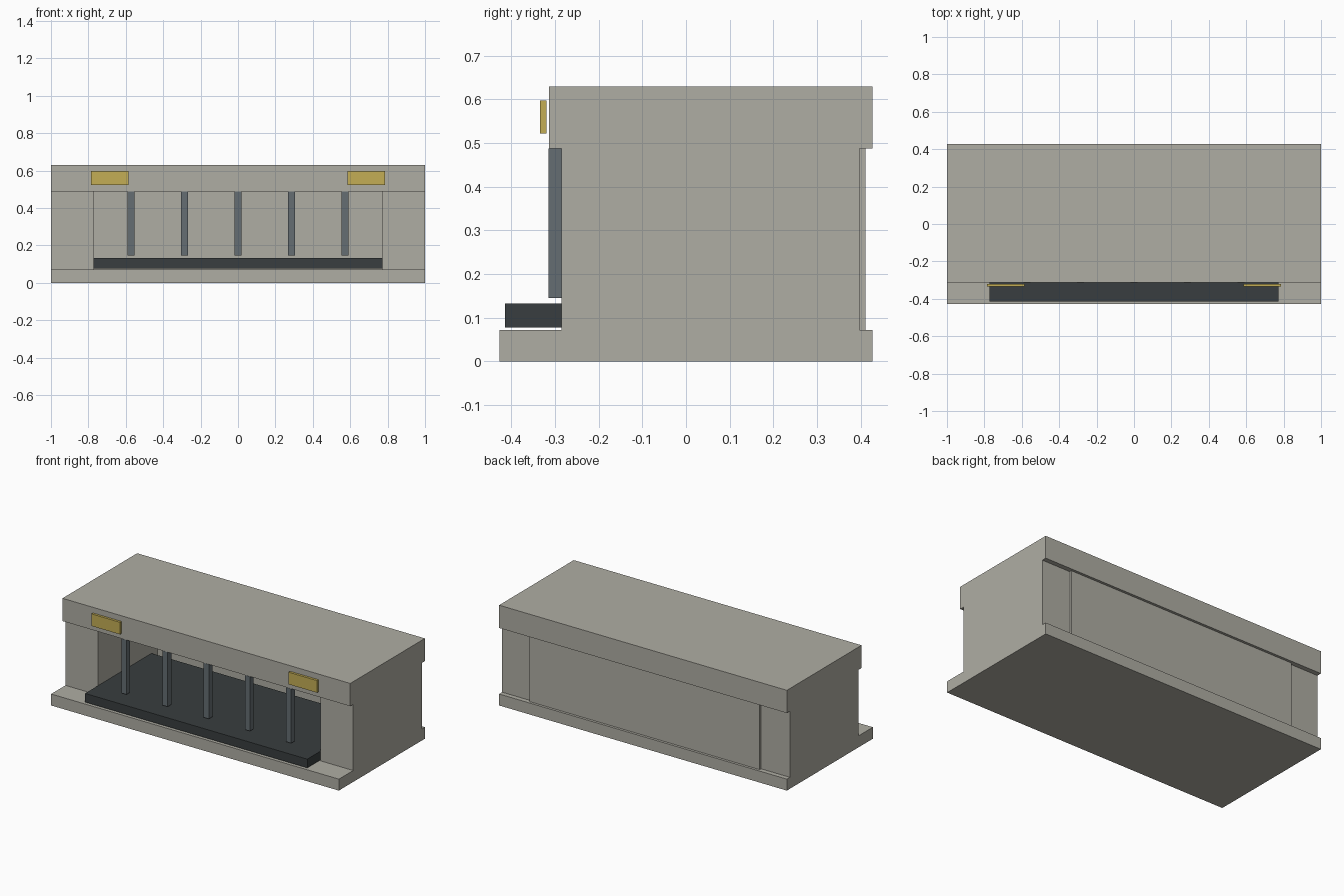
import bpy

if "Cube" in bpy.data.objects:
    bpy.data.objects.remove(bpy.data.objects["Cube"])


def material(name, color):
    m = bpy.data.materials.new(name)
    m.diffuse_color = (*color, 1)
    m.use_nodes = True
    m.node_tree.nodes["Principled BSDF"].inputs["Base Color"].default_value = m.diffuse_color
    return m


stone = material("stone", (0.43, 0.42, 0.37))
dark = material("dark", (0.04, 0.048, 0.05))
steel = material("steel", (0.13, 0.155, 0.17))
brass = material("brass", (0.55, 0.42, 0.09))


def box(name, x, y, z, mat):
    """Box from (min, max) ranges on each axis."""
    r = (x, y, z)
    bpy.ops.mesh.primitive_cube_add(size=1, location=[(a + b) / 2 for a, b in r])
    ob = bpy.context.object
    ob.name = name
    ob.scale = [b - a for a, b in r]
    bpy.ops.object.transform_apply(location=False, rotation=False, scale=True)
    ob.data.materials.append(mat)
    return ob


# Shell: base slab, roof block, back panel
box("base_slab", (-1, 1), (-0.427, 0.427), (0, 0.072), stone)
box("roof_block", (-1, 1), (-0.314, 0.427), (0.487, 0.63), stone)
box("back_panel", (-0.8, 0.8), (0.305, 0.411), (0.072, 0.487), stone)

# Side walls and front marker plates, mirrored left and right
for side, s in (("left", -1), ("right", 1)):
    box(side + "_wall", sorted((s * 0.772, s)), (-0.285, 0.397), (0.072, 0.487), stone)
    box(side + "_plate", sorted((s * 0.585, s * 0.785)), (-0.335, -0.32), (0.522, 0.598), brass)

# Floor tray inside the opening
box("floor_tray", (-0.772, 0.772), (-0.415, 0.245), (0.077, 0.132), dark)

# Row of hanging bars
for i in range(-2, 3):
    x = i * 0.286
    box(f"front_bar_{i + 3}", (x - 0.018, x + 0.018), (-0.315, -0.279), (0.145, 0.487), steel)
